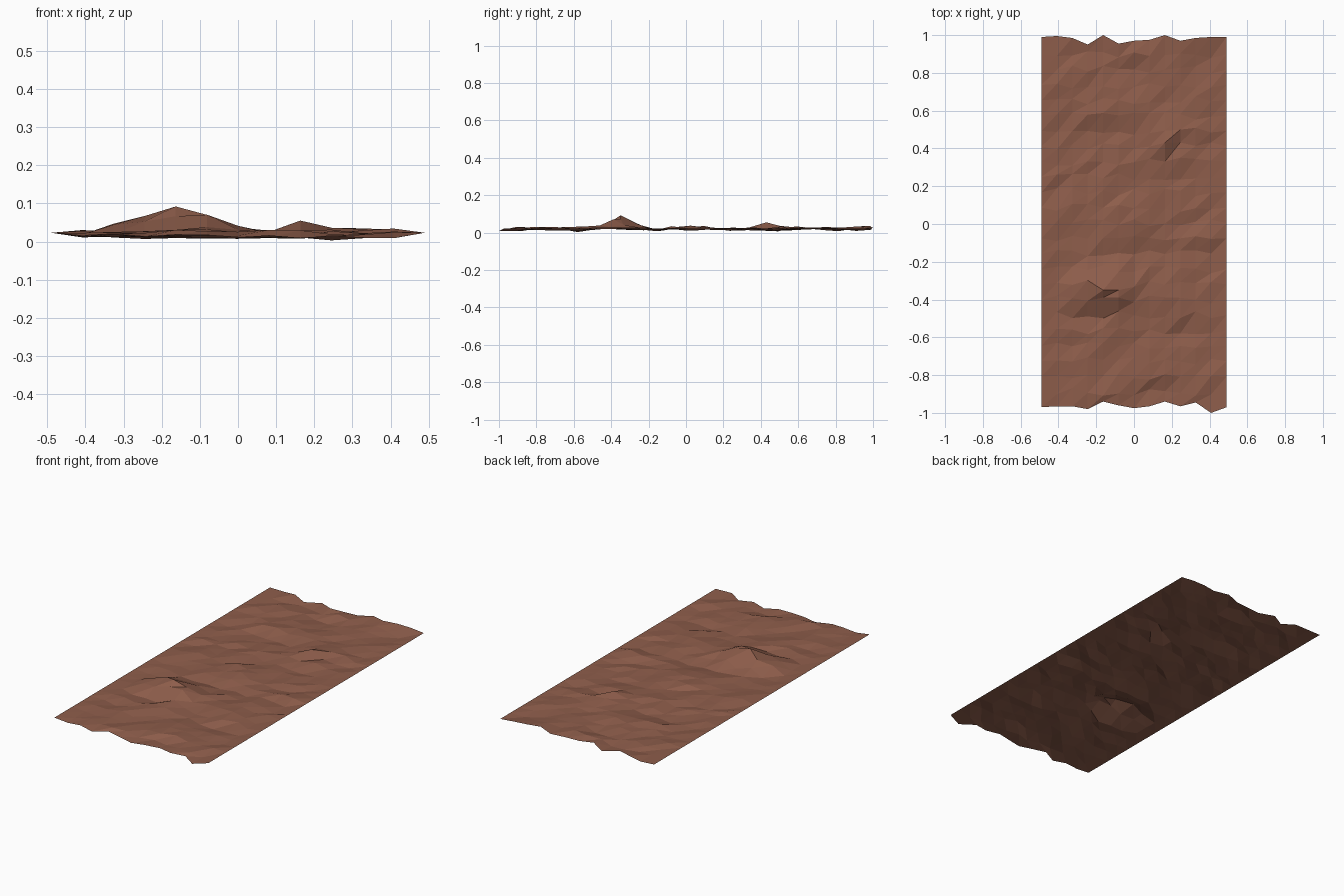
import bpy, bmesh, math, random

if "Cube" in bpy.data.objects:
    bpy.data.objects.remove(bpy.data.objects["Cube"])

random.seed(7)
COLS, ROWS = 12, 24
HALF_W, BASE = 0.49, 0.023

# ragged end edges (y at each column)
BACK = [.99, .995, .985, .95, 1.0, .955, .97, .975, 1.0, .97, .985, .99, .99]
FRONT = [-.97, -.965, -.965, -.98, -.94, -.96, -.975, -.965, -.94, -.965, -.945, -1.0, -.97]

# darker steps seen from above: x start, x end, y of the slope rising to the back
STEPS = [(-.1, .49, .90), (-.49, -.1, .73), (-.3, .0, .55), (.2, .49, .48),
         (-.2, .2, .42), (-.09, .09, .04), (-.49, -.33, -.02), (-.45, .2, -.13),
         (.25, .49, -.10), (-.49, -.33, -.51), (.2, .33, -.51), (-.3, -.16, -.70),
         (-.12, .49, -.82)]

# mounds: x, y, height, x radius, y radius
MOUNDS = [(-.163, -.35, .069, .24, .15), (-.08, -.35, .022, .10, .09),
          (.163, .43, .026, .16, .14), (0, .01, .017, .12, .10),
          (-.163, .19, .017, .10, .10), (-.40, .37, .014, .12, .08)]


def height(x, y, noise):
    z = BASE - 0.002 + noise
    for x0, x1, ys in STEPS:
        if x0 <= x <= x1:
            d = (y - ys) / 0.045
            z += 0.007 * d * math.exp(0.5 - 0.5 * d * d)
    z = min(max(z, 0.004), 0.037)
    for mx, my, h, rx, ry in MOUNDS:
        z += h * max(0, 1 - math.hypot((x - mx) / rx, (y - my) / ry))
    return z


# rough ground sheet: straight level sides, jittered inside
bm = bmesh.new()
grid = []
for j in range(ROWS + 1):
    t = j / ROWS
    row, n = [], 0.0
    for i in range(COLS + 1):
        x = -HALF_W + 2 * HALF_W * i / COLS
        n = 0.45 * n + random.uniform(-0.009, 0.009)
        y = -0.97 + 1.95 * t
        if j == 0:
            y = FRONT[i]
        elif j == ROWS:
            y = BACK[i]
        elif 0 < i < COLS:
            y += random.uniform(-0.022, 0.022)
        z = BASE if i in (0, COLS) else height(x, y, n)
        row.append(bm.verts.new((x, y, z)))
    grid.append(row)

# pin the main summits to their measured heights
for mx, my, top in ((-.163, -.35, .092), (.163, .43, .055), (-.082, -.35, .07)):
    v = min((v for r in grid for v in r),
            key=lambda v: math.hypot(v.co.x - mx, v.co.y - my))
    v.co.y, v.co.z = my, top

lowest = min((v for r in grid for v in r), key=lambda v: v.co.z)
lowest.co.z = 0.003

for j in range(ROWS):
    for i in range(COLS):
        a, b = grid[j][i], grid[j][i + 1]
        c, d = grid[j + 1][i + 1], grid[j + 1][i]
        bm.faces.new((a, b, c))
        bm.faces.new((a, c, d))

mesh = bpy.data.meshes.new("dirt_ground")
bm.to_mesh(mesh)
bm.free()

soil = bpy.data.materials.new("reddish brown soil")
soil.diffuse_color = (0.27, 0.11, 0.07, 1)
soil.use_nodes = True
soil.node_tree.nodes["Principled BSDF"].inputs["Base Color"].default_value = soil.diffuse_color
mesh.materials.append(soil)
obj = bpy.data.objects.new("dirt_ground", mesh)
bpy.context.collection.objects.link(obj)
